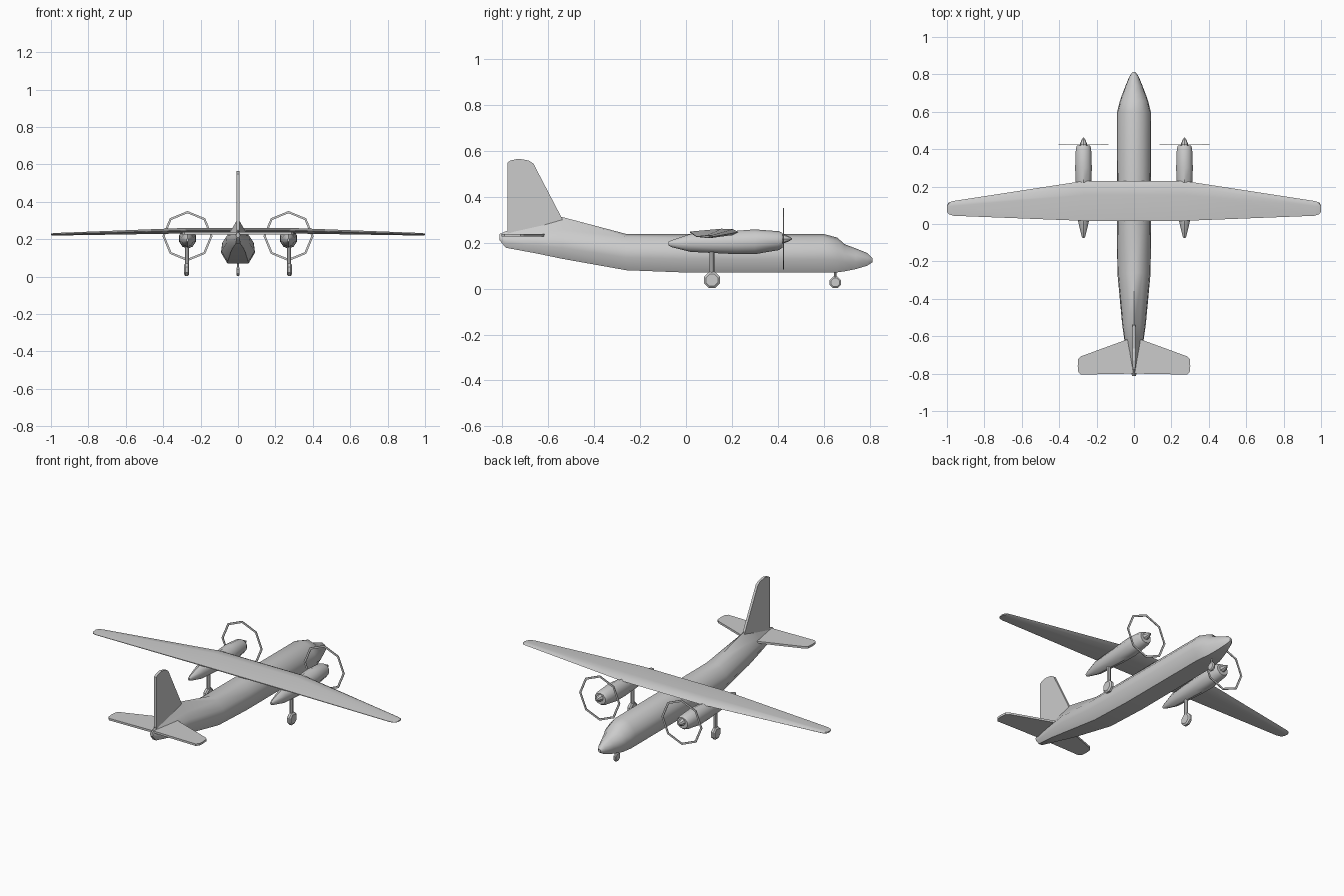
import bpy, bmesh
from math import sin, cos, pi, radians

if "Cube" in bpy.data.objects:
    bpy.data.objects.remove(bpy.data.objects["Cube"])


def make(name, verts, faces, smooth=True, angle=35):
    me = bpy.data.meshes.new(name)
    me.from_pydata(verts, [], faces)
    bm = bmesh.new()
    bm.from_mesh(me)
    bmesh.ops.remove_doubles(bm, verts=bm.verts, dist=1e-5)
    bmesh.ops.recalc_face_normals(bm, faces=bm.faces)
    bm.to_mesh(me)
    bm.free()
    ob = bpy.data.objects.new(name, me)
    bpy.context.collection.objects.link(ob)
    if smooth:
        bpy.ops.object.select_all(action='DESELECT')
        ob.select_set(True)
        bpy.context.view_layer.objects.active = ob
        bpy.ops.object.shade_smooth_by_angle(angle=radians(angle))
    return ob


def loft(name, rings, **kw):
    """Skin a list of equal-length rings and cap both ends."""
    n = len(rings[0])
    verts = [p for r in rings for p in r]
    faces = [(i * n + j, i * n + (j + 1) % n, (i + 1) * n + (j + 1) % n, (i + 1) * n + j)
             for i in range(len(rings) - 1) for j in range(n)]
    faces += [tuple(range(n)), tuple(range(len(verts) - n, len(verts)))]
    return make(name, verts, faces, **kw)


def circle(n, r, phase=0.0):
    return [(r * cos(2 * pi * i / n + phase), r * sin(2 * pi * i / n + phase)) for i in range(n)]


def wheel(name, x, y, z, r, w):
    loft(name, [[(x + dx, y + a, z + b) for a, b in circle(8, r * s, pi / 8)]
                for dx, s in ((-w / 2, .8), (-w / 4, 1.07), (w / 4, 1.07), (w / 2, .8))], smooth=False)


def strut(name, x, y, r, z0, z1):
    loft(name, [[(x + a, y + b, z) for a, b in circle(8, r)] for z in (z0, z1)])


# Fuselage: y, half width, bottom, shoulder height, ridge height
section = [(.62, 0), (1, .36), (.93, .68), (.52, .95)]
stations = [(.812, .008, .115, .132, .132), (.79, .024, .10, .152, .155), (.74, .045, .085, .172, .175),
            (.69, .064, .075, .190, .194), (.66, .075, .071, .215, .222), (.60, .09, .07, .232, .238),
            (.0, .091, .07, .232, .237), (-.26, .089, .08, .233, .238), (-.54, .063, .13, .262, .312),
            (-.65, .047, .153, .25, .28), (-.785, .018, .178, .235, .25), (-.812, .01, .21, .235, .238)]
rings = []
for y, w, zb, zs, zt in stations:
    right = [(w * a, y, zb + (zs - zb) * b) for a, b in section]
    rings.append(right + [(0, y, zt)] + [(-p[0], y, p[2]) for p in reversed(right)])
loft("fuselage", rings, angle=40)

# Wing: x, leading edge, trailing edge, centre height, thickness
half = [(.27, .23, .017, .246, .03), (.965, .123, .044, .227, .014), (.99, .116, .052, .226, .012),
        (1.0, .10, .065, .226, .008)]
foil = [(0, 0), (.12, .42), (.35, .5), (1, .08), (1, -.08), (.35, -.5), (.12, -.42)]
rings = []
for x, le, te, z, t in [(-s[0], *s[1:]) for s in reversed(half)] + half:
    rings.append([(x, le + (te - le) * a, z + t * b) for a, b in foil])
loft("wing", rings, angle=30)


# Tail surfaces: outline extruded to a thin slab
def slab(name, outline, offset):
    loft(name, [[tuple(c + s * o for c, o in zip(p, offset)) for p in outline] for s in (-1, 1)], smooth=False)


slab("fin", [(0, y, z) for y, z in ((-.53, .28), (-.545, .315), (-.665, .545), (-.685, .558), (-.73, .566),
                                    (-.765, .558), (-.777, .55), (-.777, .22))], (.007, 0, 0))
side = [(.03, -.615), (.285, -.708), (.298, -.722), (.301, -.76), (.298, -.79), (.285, -.805), (.02, -.80)]
slab("tailplane", [(x, y, .232) for x, y in side] + [(-x, y, .232) for x, y in reversed(side)], (0, 0, .006))

# Engines, propellers and main landing gear on both sides
nacelle = [(.42, .036, .178, .243), (.405, .043, .168, .25), (.30, .047, .15, .258), (.22, .044, .15, .252),
           (.02, .032, .16, .238), (-.06, .012, .18, .212), (-.076, .006, .188, .205)]
for s, tag in ((-1, "left"), (1, "right")):
    x0 = s * .27
    loft(tag + "_nacelle", [[(x0 + w * a, y, (lo + hi) / 2 + (hi - lo) / 2 * b)
                             for a, b in circle(10, 1, pi / 2)] for y, w, lo, hi in nacelle], angle=40)
    loft(tag + "_spinner", [[(x0 + a, y, .217 + b) for a, b in circle(8, r)]
                            for y, r in ((.415, .021), (.43, .019), (.45, .01), (.462, .002))])
    # Propeller disc rim: thin eight-sided ring
    verts = [(x0 + a, y, .217 + b) for r, y in ((.134, .422), (.134, .426), (.122, .426), (.122, .422))
             for a, b in circle(8, r)]
    faces = [(k * 8 + i, k * 8 + (i + 1) % 8, (k + 1) % 4 * 8 + (i + 1) % 8, (k + 1) % 4 * 8 + i)
             for k in range(4) for i in range(8)]
    make(tag + "_propeller_rim", verts, faces, smooth=False)
    strut(tag + "_main_strut", s * .272, .113, .011, .04, .17)
    wheel(tag + "_main_wheel", s * .275, .113, .037, .035, .026)

# Nose gear
strut("nose_strut", 0, .65, .006, .03, .09)
wheel("nose_wheel", 0, .65, .027, .025, .018)
